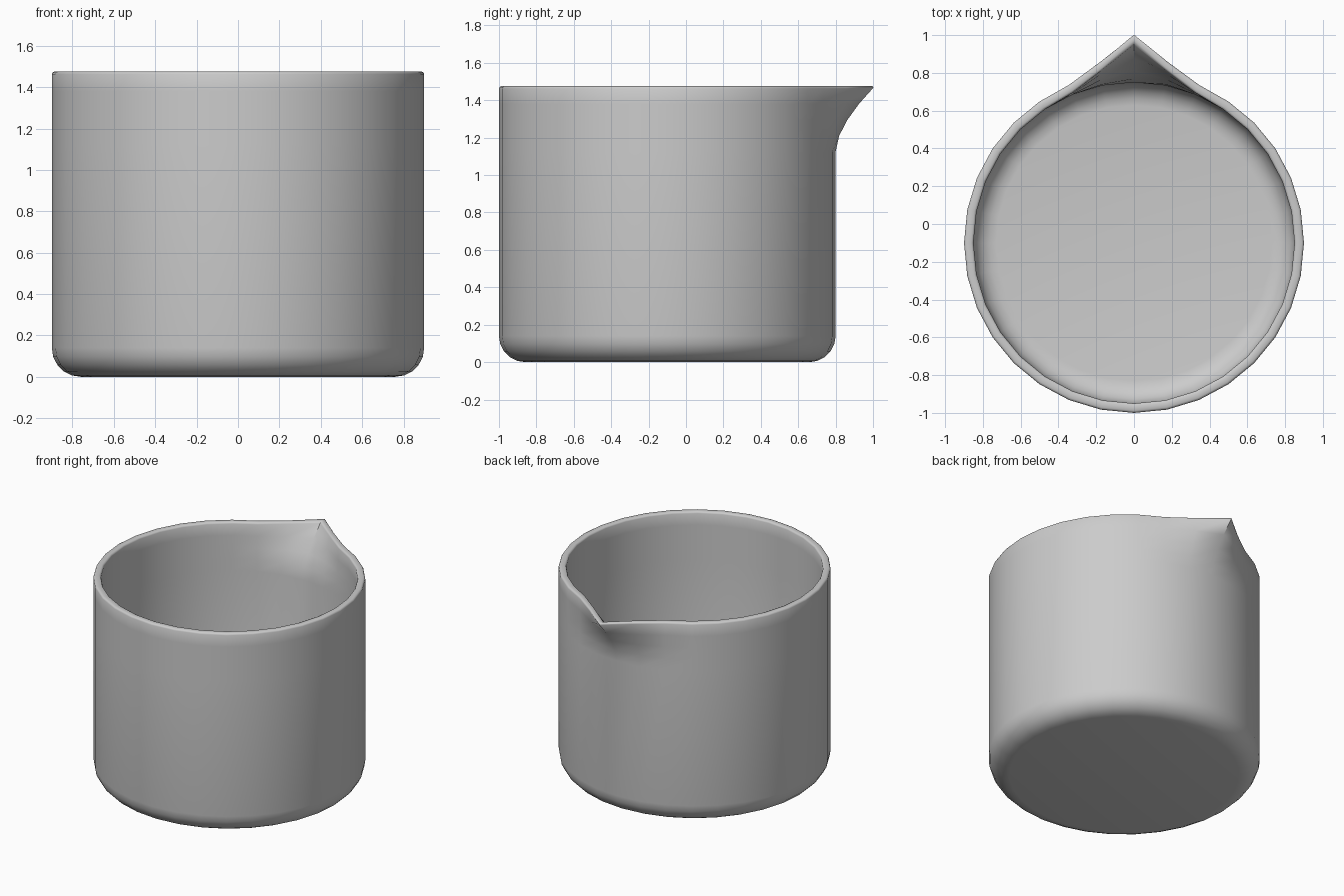
import bpy, bmesh, math
from math import pi, sin, cos, radians

if "Cube" in bpy.data.objects:
    bpy.data.objects.remove(bpy.data.objects["Cube"], do_unlink=True)

SEGMENTS = 32
RADIUS, WALL, HEIGHT = 0.9, 0.05, 1.475
CENTRE_Y = -0.1

grey = bpy.data.materials.new("plain_grey")
grey.use_nodes = True
colour = (0.6, 0.6, 0.6, 1)
grey.diffuse_color = colour
grey.node_tree.nodes["Principled BSDF"].inputs["Base Color"].default_value = colour


def corner(radius, z, bend, steps=5):
    """Rounded corner from the flat floor up to the upright wall."""
    return [(radius - bend + bend * sin(a), z + bend - bend * cos(a))
            for a in (i / steps * pi / 2 for i in range(steps + 1))]


# Cross-section: outer base, outer wall, softened rim, inner wall, floor
inner = RADIUS - WALL
wall_rows = [HEIGHT - 0.35 + 0.085 * i for i in range(4)]
profile = corner(RADIUS, 0, 0.14)
profile += [(RADIUS, z) for z in wall_rows]
profile += [(RADIUS, HEIGHT - 0.012), (RADIUS - 0.004, HEIGHT - 0.004), (RADIUS - 0.012, HEIGHT)]
profile += [(inner + 0.012, HEIGHT), (inner + 0.004, HEIGHT - 0.004), (inner, HEIGHT - 0.012)]
profile += [(inner, z) for z in reversed(wall_rows)]
profile += reversed(corner(inner, WALL, 0.12))

# Cup body as a lathe of the cross-section
bm = bmesh.new()
rings = []
for r, z in profile:
    rings.append([bm.verts.new((r * cos(2 * pi * i / SEGMENTS), r * sin(2 * pi * i / SEGMENTS), z))
                  for i in range(SEGMENTS)])
for low, high in zip(rings, rings[1:]):
    for i in range(SEGMENTS):
        j = (i + 1) % SEGMENTS
        bm.faces.new((low[i], low[j], high[j], high[i]))
bm.faces.new(list(reversed(rings[0])))
bm.faces.new(rings[-1])

# Pouring spout: pull the back of the rim outwards with a soft falloff
for v in bm.verts:
    if v.co.y > 0:
        distance = math.hypot(v.co.x / 0.38, (HEIGHT - v.co.z) / 0.34)
        v.co.y += 0.21 * max(0, 1 - distance) ** 1.6
    v.co.y += CENTRE_Y
bmesh.ops.recalc_face_normals(bm, faces=bm.faces)

mesh = bpy.data.meshes.new("pouring_cup")
bm.to_mesh(mesh)
bm.free()
cup = bpy.data.objects.new("pouring_cup", mesh)
bpy.context.collection.objects.link(cup)
mesh.materials.append(grey)

bpy.ops.object.select_all(action="DESELECT")
cup.select_set(True)
bpy.context.view_layer.objects.active = cup
bpy.ops.object.shade_smooth_by_angle(angle=radians(50))
